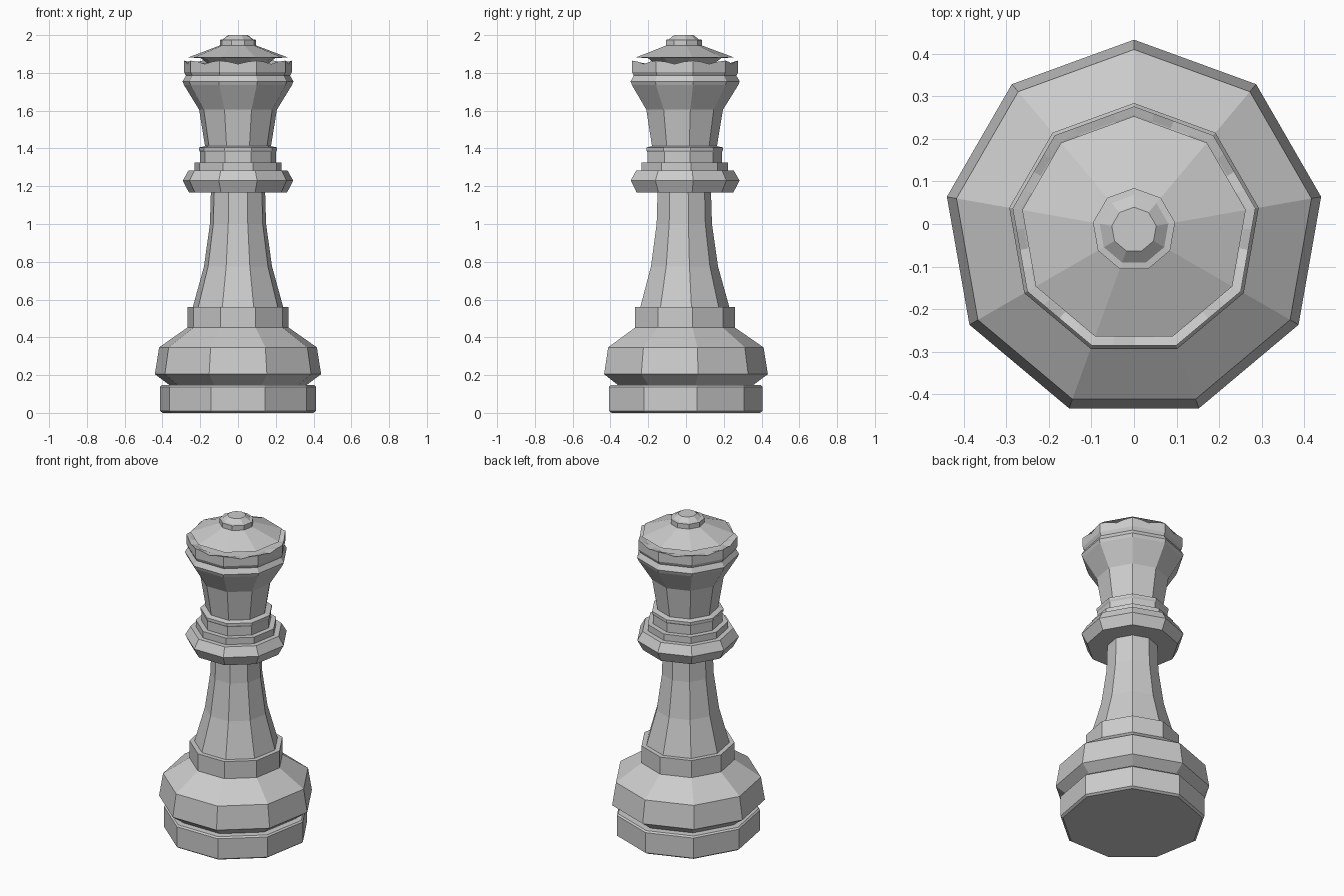
import bpy, bmesh
from math import pi, sin, cos

if "Cube" in bpy.data.objects:
    bpy.data.objects.remove(bpy.data.objects["Cube"])

SIDES = 9
OFF_Y = -0.0135   # odd-sided outline, so its bounds sit off the axis


def outline(radius, sub):
    """Points round a nine-sided polygon, each side cut into sub pieces."""
    corner = [(radius * cos(pi / 2 + 2 * pi * i / SIDES),
               radius * sin(pi / 2 + 2 * pi * i / SIDES)) for i in range(SIDES)]
    pts = []
    for i in range(SIDES):
        a, b = corner[i], corner[(i + 1) % SIDES]
        for k in range(sub):
            t = k / sub
            pts.append((a[0] + (b[0] - a[0]) * t, a[1] + (b[1] - a[1]) * t))
    return pts


def turned(name, profile, sub=1, dips=None):
    """Revolve (radius, z) points; dips lowers chosen rings along each side."""
    bm = bmesh.new()
    rings = []
    for j, (r, z) in enumerate(profile):
        ring = []
        for i, (x, y) in enumerate(outline(r, sub)):
            drop = dips[1][i % sub] if dips and j in dips[0] else 0
            ring.append(bm.verts.new((x, y + OFF_Y, z - drop)))
        rings.append(ring)
    n = SIDES * sub
    for lo, hi in zip(rings, rings[1:]):
        for i in range(n):
            k = (i + 1) % n
            bm.faces.new((lo[i], lo[k], hi[k], hi[i]))
    bm.faces.new(rings[0][::-1])
    bm.faces.new(rings[-1])
    bmesh.ops.recalc_face_normals(bm, faces=bm.faces)
    mesh = bpy.data.meshes.new(name)
    bm.to_mesh(mesh)
    bm.free()
    ob = bpy.data.objects.new(name, mesh)
    bpy.context.collection.objects.link(ob)
    return ob


# foot disc, groove, flared base and its collar
turned("base", [(0.405, 0), (0.419, 0.01), (0.419, 0.138), (0.41, 0.147),
                (0.37, 0.148), (0.447, 0.205), (0.424, 0.347),
                (0.272, 0.452), (0.272, 0.56), (0.24, 0.56)])

# tapering stem
turned("stem", [(0.243, 0.56), (0.183, 0.775), (0.151, 1.0), (0.146, 1.167)])

# stacked neck rings
turned("neck_rings", [(0.145, 1.167), (0.264, 1.167), (0.297, 1.23),
                      (0.266, 1.284), (0.235, 1.284), (0.235, 1.325),
                      (0.203, 1.325), (0.203, 1.38), (0.209, 1.39),
                      (0.209, 1.405), (0.175, 1.413)])

# flared head with its ring
turned("head", [(0.177, 1.41), (0.209, 1.605), (0.29, 1.735),
                (0.298, 1.755), (0.28, 1.785)])

# crown with a scalloped rim and a hollow top
turned("crown", [(0.28, 1.785), (0.29, 1.805), (0.29, 1.865),
                 (0.27, 1.86), (0.24, 1.845)],
       sub=4, dips=((2, 3), (0, 0.006, 0.018, 0.006)))

# shallow cap and finial
turned("cap", [(0.15, 1.84), (0.2, 1.878), (0.267, 1.882), (0.098, 1.945)])
turned("finial", [(0.098, 1.945), (0.098, 1.975), (0.082, 1.977), (0.053, 2.0)])
